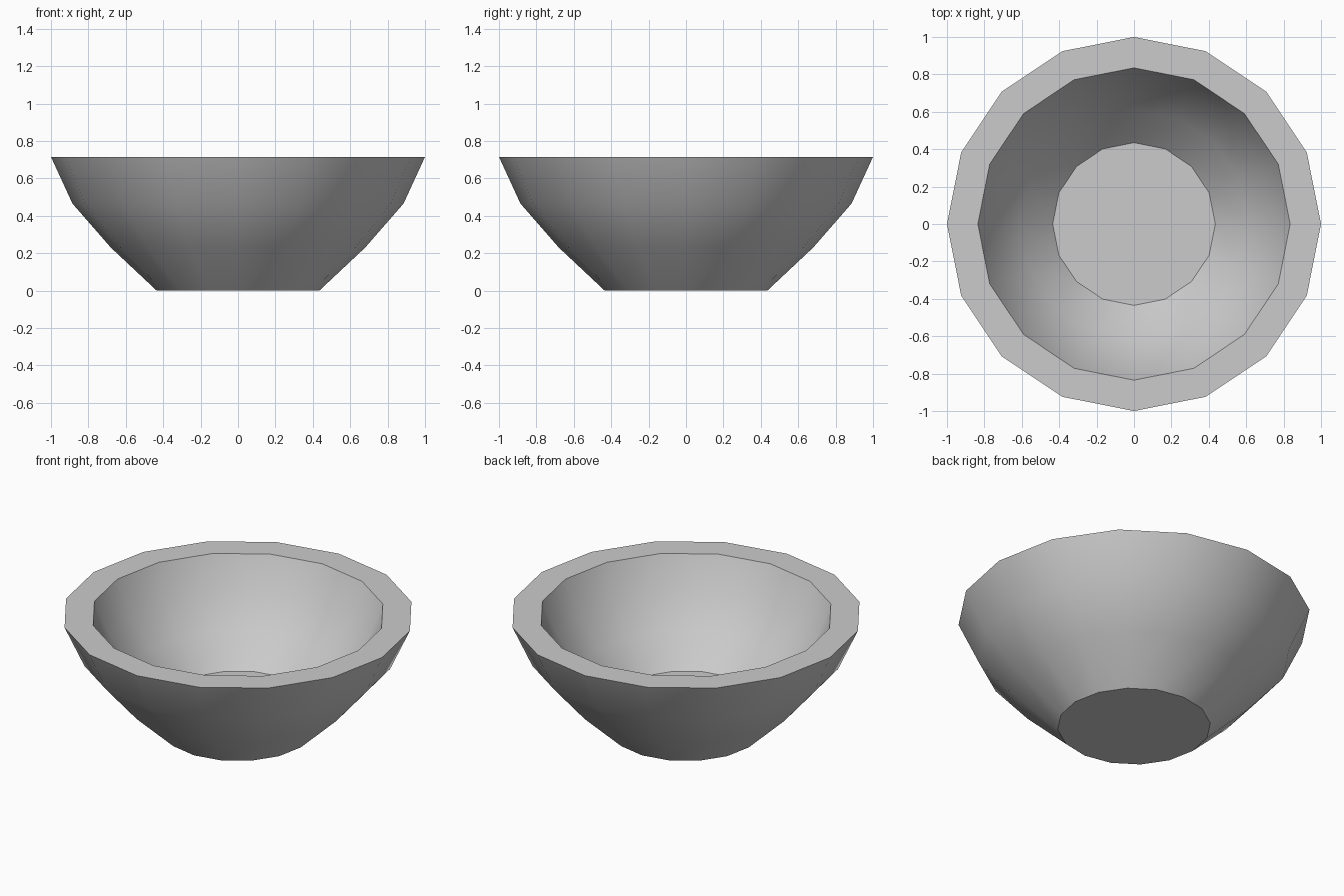
import bpy, bmesh, math

if "Cube" in bpy.data.objects:
    bpy.data.objects.remove(bpy.data.objects["Cube"])

SIDES = 16
# Bowl cross-section (radius, height): outside going up, then inside going down
PROFILE = [(0.435, 0.0), (0.68, 0.23), (0.885, 0.465), (1.0, 0.715),
           (0.835, 0.715), (0.75, 0.515), (0.61, 0.335), (0.435, 0.16)]

mat = bpy.data.materials.new("light grey")
mat.diffuse_color = (0.6, 0.6, 0.6, 1)
mat.use_nodes = True
mat.node_tree.nodes["Principled BSDF"].inputs["Base Color"].default_value = mat.diffuse_color

# Spin the cross-section into rings and bridge them
bm = bmesh.new()
rings = [[bm.verts.new((r * math.cos(2 * math.pi * i / SIDES),
                        r * math.sin(2 * math.pi * i / SIDES), z))
          for i in range(SIDES)] for r, z in PROFILE]
for a, b in zip(rings, rings[1:]):
    for i in range(SIDES):
        j = (i + 1) % SIDES
        bm.faces.new((a[i], a[j], b[j], b[i]))

# Underside and inner floor
bm.faces.new(rings[0][::-1])
bm.faces.new(rings[-1])
bm.normal_update()

mesh = bpy.data.meshes.new("bowl")
bm.to_mesh(mesh)
bm.free()
mesh.materials.append(mat)
bowl = bpy.data.objects.new("bowl", mesh)
bpy.context.collection.objects.link(bowl)

# Smooth walls, crisp rim and base
bpy.context.view_layer.objects.active = bowl
bowl.select_set(True)
bpy.ops.object.shade_smooth_by_angle(angle=math.radians(35))
